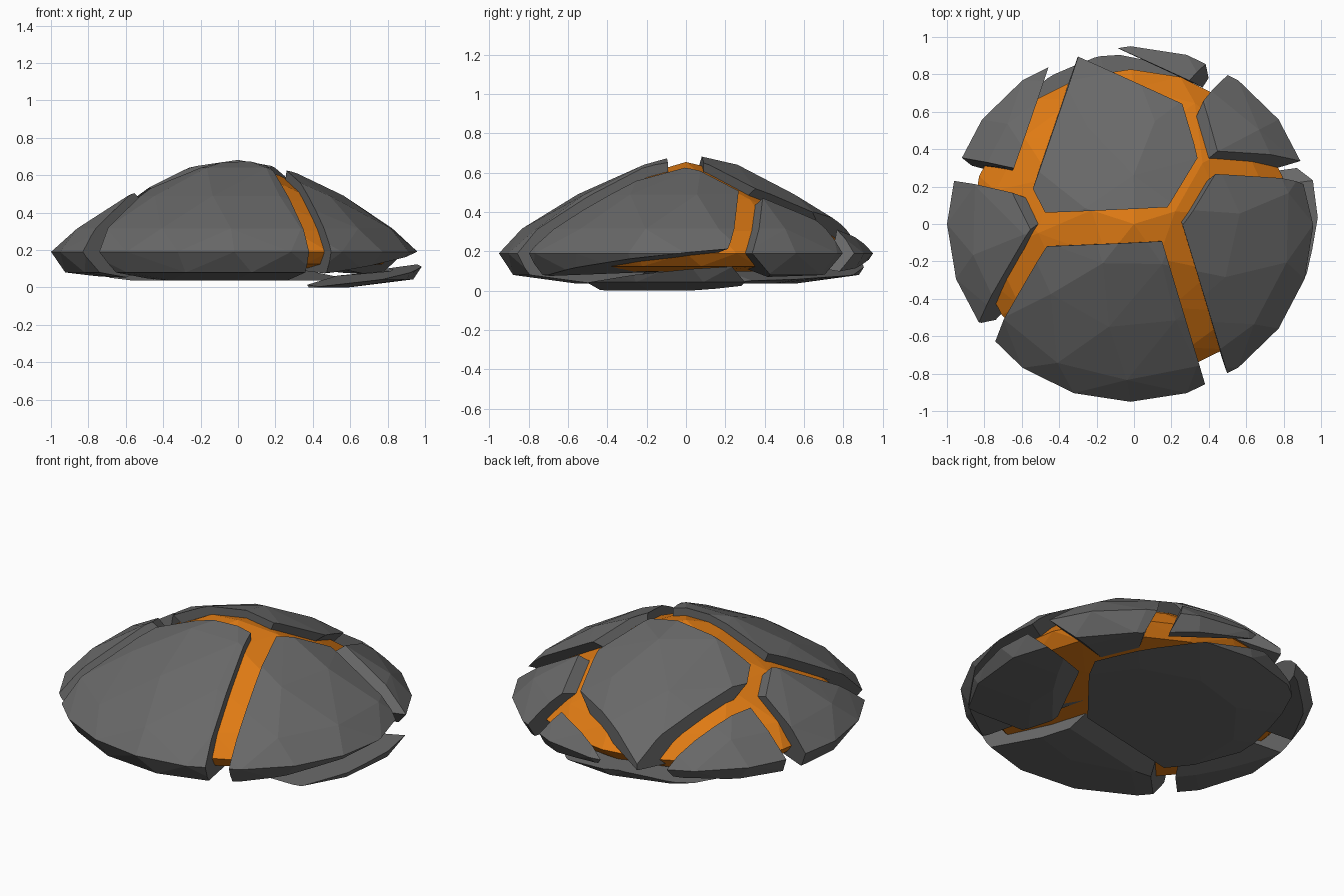
import bpy, bmesh, math
from mathutils import Vector

if "Cube" in bpy.data.objects:
    bpy.data.objects.remove(bpy.data.objects["Cube"])

RIM = 0.19              # height of the sharp rim
UP, LOW = 0.55, 0.30    # z stretch used while cutting the rock
INSET = 0.065           # half width of the cracks


def to_cut(p):
    z = p[2] - RIM
    return Vector((p[0], p[1], z / (UP if z > 0 else LOW)))


def to_real(p):
    return Vector((p[0], p[1], RIM + p[2] * (UP if p[2] > 0 else LOW)))


def inner(p):
    # shrink towards the middle: the surface of the hot core
    z = p[2] - RIM
    return Vector((p[0] * 0.87, p[1] * 0.87, RIM + z * (0.91 if z > 0 else 0.6)))


def rock():
    # faceted dome: convex hull of a few rings (radius, height, sides, turn)
    bm = bmesh.new()
    rings = [(0.27, 0.64, 5, 0.3), (0.58, 0.49, 10, 0.1), (0.86, 0.315, 14, 0.2),
             (0.98, RIM, 20, 0), (0.91, 0.08, 16, 0.1), (0.58, 0.037, 10, 0.3)]
    bm.verts.new((0, 0, 0.70))
    for r, z, n, turn in rings:
        for i in range(n):
            a = turn + math.tau * i / n
            bm.verts.new((r * math.cos(a) - 0.02 * r, r * 0.97 * math.sin(a), z))
    bmesh.ops.convex_hull(bm, input=bm.verts)
    return bm


def add_object(name, bm, mat):
    bmesh.ops.recalc_face_normals(bm, faces=bm.faces)
    me = bpy.data.meshes.new(name)
    bm.to_mesh(me)
    bm.free()
    me.materials.append(mat)
    ob = bpy.data.objects.new(name, me)
    bpy.context.collection.objects.link(ob)
    return ob


def material(name, rgb):
    m = bpy.data.materials.new(name)
    m.diffuse_color = (*rgb, 1)
    m.use_nodes = True
    m.node_tree.nodes["Principled BSDF"].inputs["Base Color"].default_value = m.diffuse_color
    return m


stone = material("stone", (0.14, 0.14, 0.14))
orange = material("orange", (0.75, 0.2, 0.007))

# crack junctions on the surface
J = {
    "T1": (-0.48, -0.03, 0.53), "T2": (0.19, 0.0, 0.65), "T3": (0.39, 0.32, 0.50),
    "T4": (0.31, 0.69, 0.37), "T5": (-0.60, 0.22, 0.43),
    "R1": (0.35, -0.55, 0.05), "R2": (0.94, 0.28, 0.19), "R3": (0.64, 0.34, 0.06),
    "R4": (0.42, 0.66, 0.08), "R5": (-0.20, 0.92, 0.16), "R6": (-0.38, 0.87, 0.13),
    "R7": (-0.80, 0.22, 0.08), "J1": (0.25, -0.21, 0.04), "J2": (-0.52, -0.38, 0.04),
}

# cracks that do not run through the middle: a third point of their plane
VIA = {
    "T2 R1": (0.44, -0.83, RIM), "T2 J1": (0.44, -0.83, RIM), "J1 R1": (0.44, -0.83, RIM),
    "J2 T1": (-0.78, -0.57, RIM), "R1 R2": (0.92, -0.33, 0.14),
    "R6 T5": (-0.50, 0.55, 0.0), "R5 T4": (0.05, 0.80, 0.0),
}
WIDE = {"T1 T2": 0.09}

# each plate: the junctions around it
PLATES = {
    "top_back_plate": "T1 T2 T3 T4 R5 R6 T5",
    "front_plate": "T1 T2 J1 J2",
    "right_plate": "T2 T3 R2 R1",
    "right_lower_plate": "R1 R2 R3 J1",
    "back_right_plate": "T3 R2 R3 R4 T4",
    "back_plate": "T4 R4 R5",
    "back_left_plate": "T5 R6 R7",
    "left_plate": "T1 T5 R7 J2",
    "bottom_plate": "J1 J2 R7 R6 R5 R4 R3",
}


def lookup(table, a, b, default):
    return table.get(a + " " + b, table.get(b + " " + a, default))


def make_plate(name, keys, core):
    keys = keys.split()
    mid = sum((to_cut(J[k]) for k in keys), Vector()) / len(keys)
    bm = rock()
    for v in bm.verts:
        v.co = to_cut(v.co)
    # trim the rock along each crack and close the cut
    for ka, kb in zip(keys, keys[1:] + keys[:1]):
        a, b = to_cut(J[ka]), to_cut(J[kb])
        c = to_cut(lookup(VIA, ka, kb, (0, 0, RIM)))
        n = (a - c).cross(b - c).normalized()
        if n.dot(mid - a) > 0:
            n = -n
        geom = bm.verts[:] + bm.edges[:] + bm.faces[:]
        bmesh.ops.bisect_plane(bm, geom=geom, plane_no=n, clear_outer=True,
                               plane_co=a - n * lookup(WIDE, ka, kb, INSET))
        bmesh.ops.holes_fill(bm, edges=[e for e in bm.edges if e.is_boundary])
    for v in bm.verts:
        v.co = to_real(v.co)
    ob = add_object(name, bm, stone)
    # hollow it out where the core sits
    cut = ob.modifiers.new("hollow", 'BOOLEAN')
    cut.operation = 'DIFFERENCE'
    cut.solver = 'EXACT'
    cut.object = core
    return ob


# glowing core
bm = rock()
for v in bm.verts:
    v.co = inner(v.co)
core = add_object("core", bm, orange)

# stone plates
plates = {name: make_plate(name, keys, core) for name, keys in PLATES.items()}

# apply the hollowing, then slip the lower right plate outward
dg = bpy.context.evaluated_depsgraph_get()
meshes = {n: bpy.data.meshes.new_from_object(o.evaluated_get(dg)) for n, o in plates.items()}
for n, o in plates.items():
    o.modifiers.clear()
    o.data = meshes[n]
plates["right_lower_plate"].location = (0.05, 0, -0.037)
